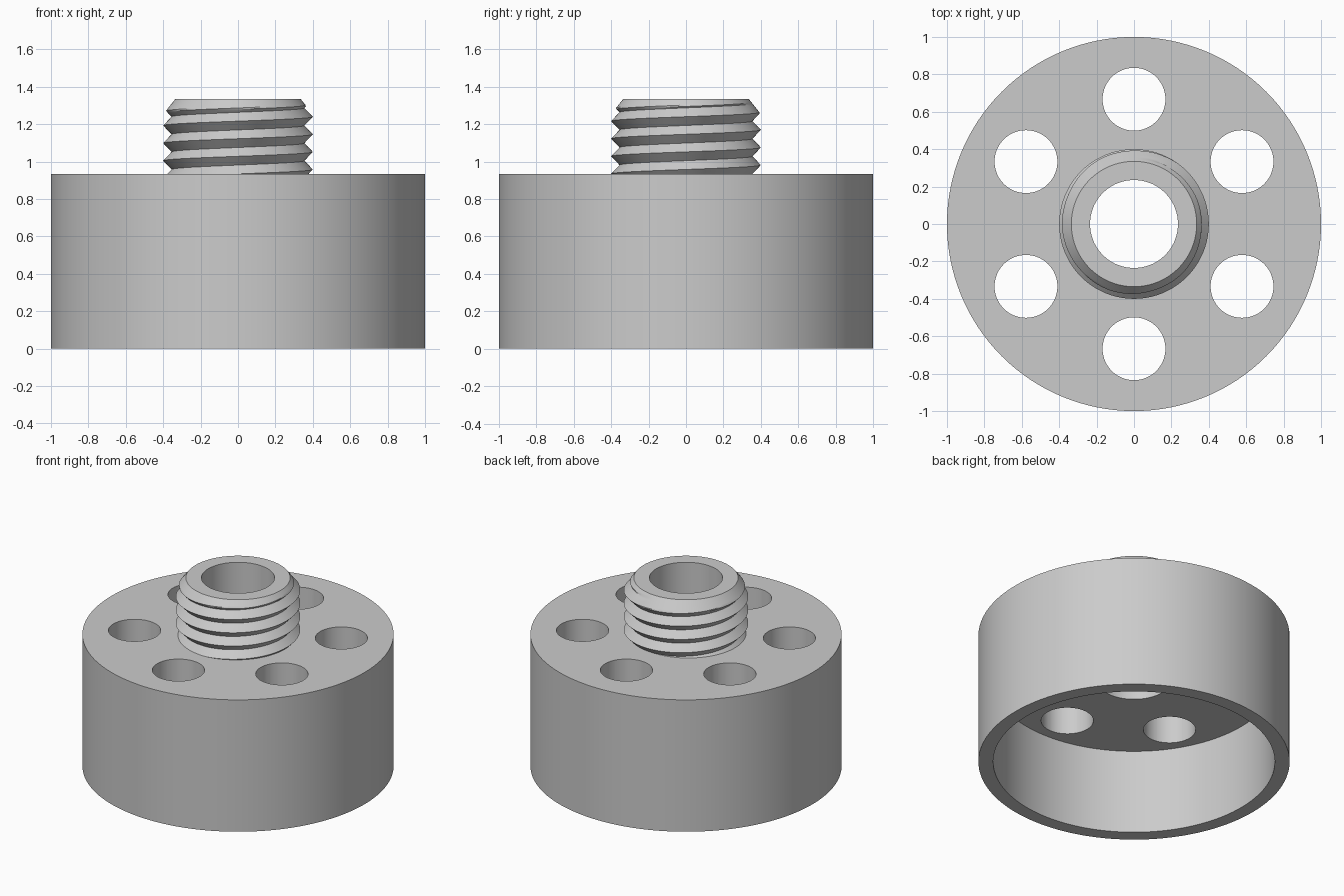
import bpy, bmesh
from math import pi, cos, sin
from mathutils import Matrix

if "Cube" in bpy.data.objects:
    bpy.data.objects.remove(bpy.data.objects["Cube"])

SEGS = 128
TOP, DECK, CEILING = 1.335, 0.935, 0.60
BORE = 0.235
CREST, DEPTH, PITCH = 0.40, 0.045, 0.094

grey = bpy.data.materials.new("machined_grey")
grey.use_nodes = True
grey.diffuse_color = (0.6, 0.6, 0.6, 1)
grey.node_tree.nodes["Principled BSDF"].inputs["Base Color"].default_value = (0.6, 0.6, 0.6, 1)


def lathe(bm, profile, closed=False):
    """Revolve (radius, z) points around the z axis."""
    verts = [bm.verts.new((r, 0, z)) for r, z in profile]
    pairs = list(zip(verts, verts[1:]))
    if closed:
        pairs.append((verts[-1], verts[0]))
    edges = [bm.edges.new(p) for p in pairs]
    bmesh.ops.spin(bm, geom=verts + edges, cent=(0, 0, 0), axis=(0, 0, 1),
                   angle=2 * pi, steps=SEGS, use_duplicate=False)
    bmesh.ops.remove_doubles(bm, verts=bm.verts, dist=1e-5)


def finish(bm, name):
    bmesh.ops.recalc_face_normals(bm, faces=bm.faces)
    mesh = bpy.data.meshes.new(name)
    bm.to_mesh(mesh)
    bm.free()
    mesh.materials.append(grey)
    obj = bpy.data.objects.new(name, mesh)
    bpy.context.collection.objects.link(obj)
    return obj


def smooth(obj):
    bpy.ops.object.select_all(action='DESELECT')
    obj.select_set(True)
    bpy.context.view_layer.objects.active = obj
    bpy.ops.object.shade_smooth_by_angle(angle=pi / 7)


# Hollow cup body, with the central bore through its thick deck
bm = bmesh.new()
lathe(bm, [(0.905, 0), (1, 0), (1, DECK), (BORE, DECK), (BORE, CEILING), (0.905, CEILING)], closed=True)
body = finish(bm, "cup_body")

# Six holes through the deck
bm = bmesh.new()
for i in range(6):
    a = pi / 6 + i * pi / 3
    place = Matrix.Translation((0.667 * cos(a), 0.667 * sin(a), 0.77))
    bmesh.ops.create_cone(bm, cap_ends=True, segments=64, radius1=0.168,
                          radius2=0.168, depth=0.6, matrix=place)
cutter = finish(bm, "hole_cutter")
cutter.hide_render = True
mod = body.modifiers.new("holes", 'BOOLEAN')
mod.operation, mod.solver, mod.object = 'DIFFERENCE', 'EXACT', cutter
bpy.context.view_layer.update()
cut_mesh = bpy.data.meshes.new_from_object(body.evaluated_get(bpy.context.evaluated_depsgraph_get()))
body.modifiers.clear()
body.data = cut_mesh
bpy.data.objects.remove(cutter)
smooth(body)

# Threaded spigot: helical rows of points, trimmed by the lead-in chamfer
bm = bmesh.new()
ROWS = 12
grid = []
for k in range(-7 * ROWS, 3 * ROWS):
    row = []
    for s in range(SEGS + 1):
        a = 2 * pi * s / SEGS
        z = 1.24 + PITCH * (k / ROWS + s / SEGS)
        phase = (k % ROWS) / ROWS
        valley = 2 * min(phase, 1 - phase)
        r = min(CREST - DEPTH * valley, 0.335 + 0.8 * (TOP - z))
        row.append(bm.verts.new((r * cos(a), r * sin(a), z)))
    grid.append(row)
for low, high in zip(grid, grid[1:]):
    for s in range(SEGS):
        bm.faces.new((low[s], low[s + 1], high[s + 1], high[s]))
bmesh.ops.remove_doubles(bm, verts=bm.verts, dist=1e-5)
for height, up in ((DECK, -1), (TOP, 1)):
    bmesh.ops.bisect_plane(bm, geom=bm.verts[:] + bm.edges[:] + bm.faces[:],
                           plane_co=(0, 0, height), plane_no=(0, 0, up), clear_outer=True)

# Bore wall and flat rim of the spigot
lathe(bm, [(BORE, DECK), (BORE, TOP), (0.335, TOP)])
smooth(finish(bm, "threaded_spigot"))
